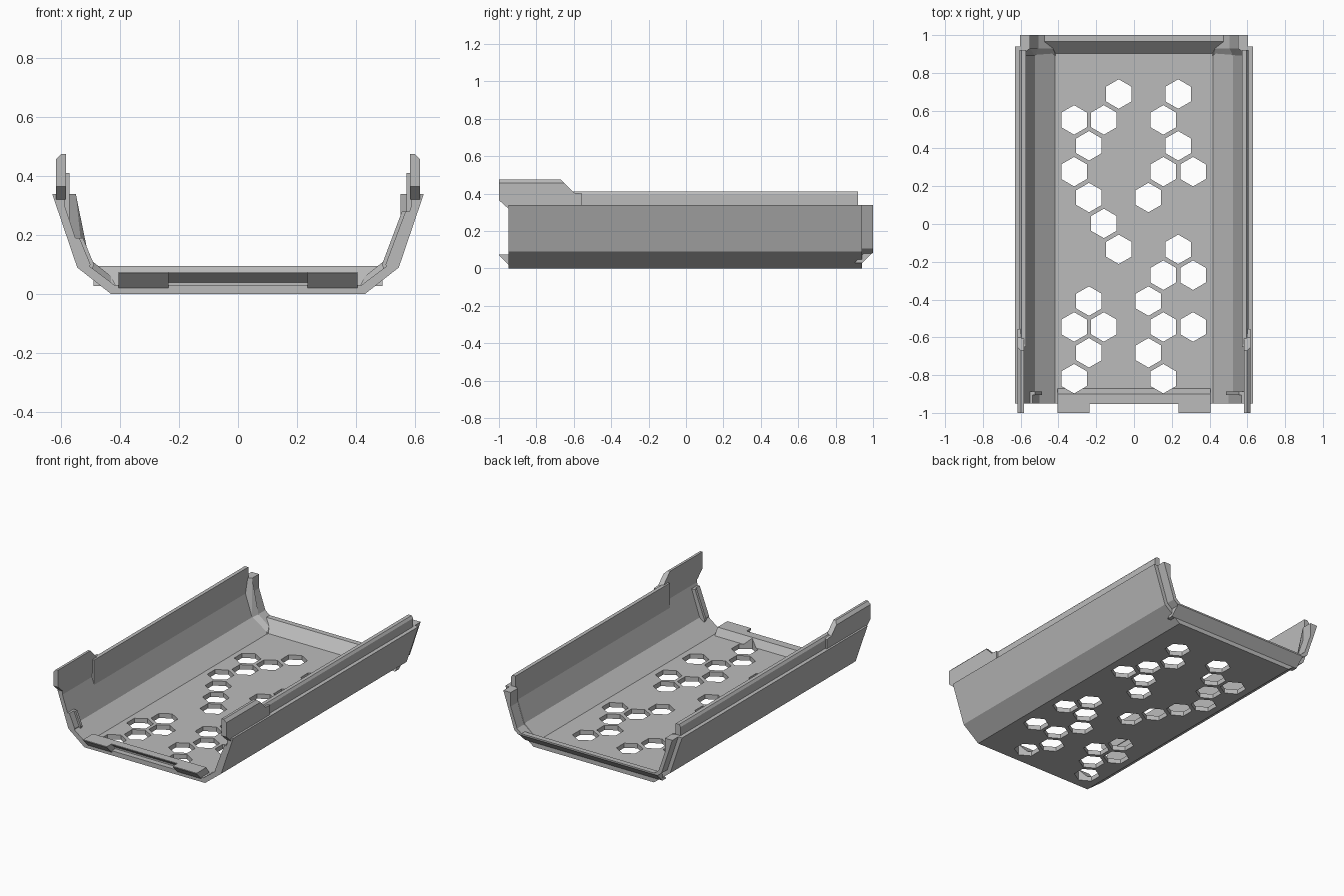
import bpy, bmesh, math
from mathutils import Vector

old = bpy.data.objects.get("Cube")
if old:
    bpy.data.objects.remove(old, do_unlink=True)

grey = bpy.data.materials.new("plain_grey")
grey.use_nodes = True
COLOR = (0.5, 0.5, 0.5, 1)
grey.diffuse_color = COLOR
grey.node_tree.nodes["Principled BSDF"].inputs["Base Color"].default_value = COLOR


def finish(name, bm):
    bmesh.ops.recalc_face_normals(bm, faces=bm.faces)
    mesh = bpy.data.meshes.new(name)
    bm.to_mesh(mesh)
    bm.free()
    mesh.materials.append(grey)
    obj = bpy.data.objects.new(name, mesh)
    bpy.context.collection.objects.link(obj)
    return obj


def add_prism(bm, pts, axis, a, b):
    """Extrude a 2D outline along the named axis from a to b."""
    place = {"x": lambda p, t: (t, p[0], p[1]),
             "y": lambda p, t: (p[0], t, p[1]),
             "z": lambda p, t: (p[0], p[1], t)}[axis]
    low = [bm.verts.new(place(p, a)) for p in pts]
    high = [bm.verts.new(place(p, b)) for p in pts]
    bm.faces.new(low)
    bm.faces.new(high[::-1])
    for i in range(len(pts)):
        j = (i + 1) % len(pts)
        bm.faces.new((low[i], high[i], high[j], low[j]))


def prism(name, pts, axis, a, b):
    bm = bmesh.new()
    add_prism(bm, pts, axis, a, b)
    return finish(name, bm)


def slice_off(bm, point, normal):
    """Cut away everything beyond a plane and cap the cut."""
    geom = bm.verts[:] + bm.edges[:] + bm.faces[:]
    cut = bmesh.ops.bisect_plane(bm, geom=geom, plane_co=Vector(point),
                                 plane_no=Vector(normal), clear_outer=True)
    edges = [e for e in cut["geom_cut"] if isinstance(e, bmesh.types.BMEdge)]
    bmesh.ops.contextual_create(bm, geom=edges)


def flip(pts, side):
    return [(side * x, z) for x, z in pts]


# Tray shell: folded channel section
half = [(0.43, 0), (0.545, 0.09), (0.63, 0.34), (0.587, 0.34),
        (0.587, 0.297), (0.524, 0.11), (0.418, 0.03)]
shell = prism("tray_shell", half + flip(half[::-1], -1), "y", -0.95, 0.94)

# Front latch bar with an undercut between two wedge feet
bar = prism("front_latch_bar", [(-0.87, 0.028), (-0.9, 0.075), (-0.953, 0.075),
            (-0.953, 0.07), (-0.915, 0.04), (-0.915, 0.028)], "x", -0.405, 0.405)
foot = [(-1, 0.075), (-0.9, 0.075), (-0.9, 0.02), (-0.95, 0.02), (-1, 0.07)]
prism("latch_foot_left", foot, "x", 0.235, 0.405)
prism("latch_foot_right", foot, "x", -0.405, -0.235)

# Hexagonal vent holes, columns listed row by row from the back
rows = "37 026 17 068 15 2 37 68 15 0268 15 06".split()
bm = bmesh.new()
for j, row in enumerate(rows):
    for c in row:
        cx, cy = -0.317 + 0.0787 * int(c), 0.688 - 0.137 * j
        ring = [(cx + 0.078 * math.sin(k * math.pi / 3),
                 cy + 0.078 * math.cos(k * math.pi / 3)) for k in range(6)]
        add_prism(bm, ring, "z", -0.1, 0.2)
cutter = finish("vent_cutter", bm)
cutter.hide_render = True
for obj in (shell, bar):
    mod = obj.modifiers.new("vents", "BOOLEAN")
    mod.operation = "DIFFERENCE"
    mod.solver = "EXACT"
    mod.object = cutter
    bpy.context.view_layer.update()
    graph = bpy.context.evaluated_depsgraph_get()
    cut_mesh = bpy.data.meshes.new_from_object(obj.evaluated_get(graph))
    obj.modifiers.clear()
    obj.data = cut_mesh
bpy.data.objects.remove(cutter, do_unlink=True)

# Back sill, sloped on both faces
prism("back_sill", [(0.9, 0.028), (0.965, 0.095), (1, 0.095), (1, 0.085), (0.94, 0.028)],
      "x", -0.49, 0.49)

for side, word in ((1, "left"), (-1, "right")):
    # Thin upper lip running along the wall
    lip = [(0.571, 0.25), (0.571, 0.41), (0.595, 0.41), (0.605, 0.395),
           (0.605, 0.32), (0.59, 0.30)]
    prism("wall_lip_" + word, flip(lip, side), "y", -0.65, 0.92)

    # Raised front tab with a chamfered outer top edge
    bm = bmesh.new()
    tab = [(-1, 0.365), (-0.95, 0.32), (-0.555, 0.32), (-0.555, 0.4),
           (-0.6, 0.405), (-0.67, 0.475), (-1, 0.475)]
    add_prism(bm, tab, "x", side * 0.583, side * 0.617)
    slice_off(bm, (side * 0.617, 0, 0.457), (side, 0, 1))
    finish("front_tab_" + word, bm)

    # Back post, front face angled and underside chamfered
    post = [(0.603, 0.34), (0.55, 0.34), (0.55, 0.25), (0.505, 0.12),
            (0.43, 0.06), (0.415, 0.03), (0.43, 0.03), (0.525, 0.107)]
    bm = bmesh.new()
    add_prism(bm, flip(post, side), "y", 0.89, 1)
    bm.verts.ensure_lookup_table()
    for v in bm.verts[1:5]:
        v.co.y = 0.93
    bmesh.ops.triangulate(bm, faces=bm.faces[:])
    slice_off(bm, (0, 0.94, 0.03), (0, 0.055, -0.06))
    finish("back_post_" + word, bm)

    # Front corner rib, taller on the left
    top = 0.28 if side > 0 else 0.19
    lean = 0.34 * (top - 0.11)
    rib = [(0.53, 0.11), (0.53 + lean, top), (0.51 + lean, top), (0.50, 0.1), (0.505, 0.088)]
    prism("corner_rib_" + word, flip(rib, side), "y", -0.95, -0.89)
    stop = [(0.53, 0.11), (0.53 + lean, top), (0.498 + lean, top), (0.488, 0.1), (0.495, 0.082)]
    prism("corner_rib_stop_" + word, flip(stop, side), "y", -0.905, -0.887)
